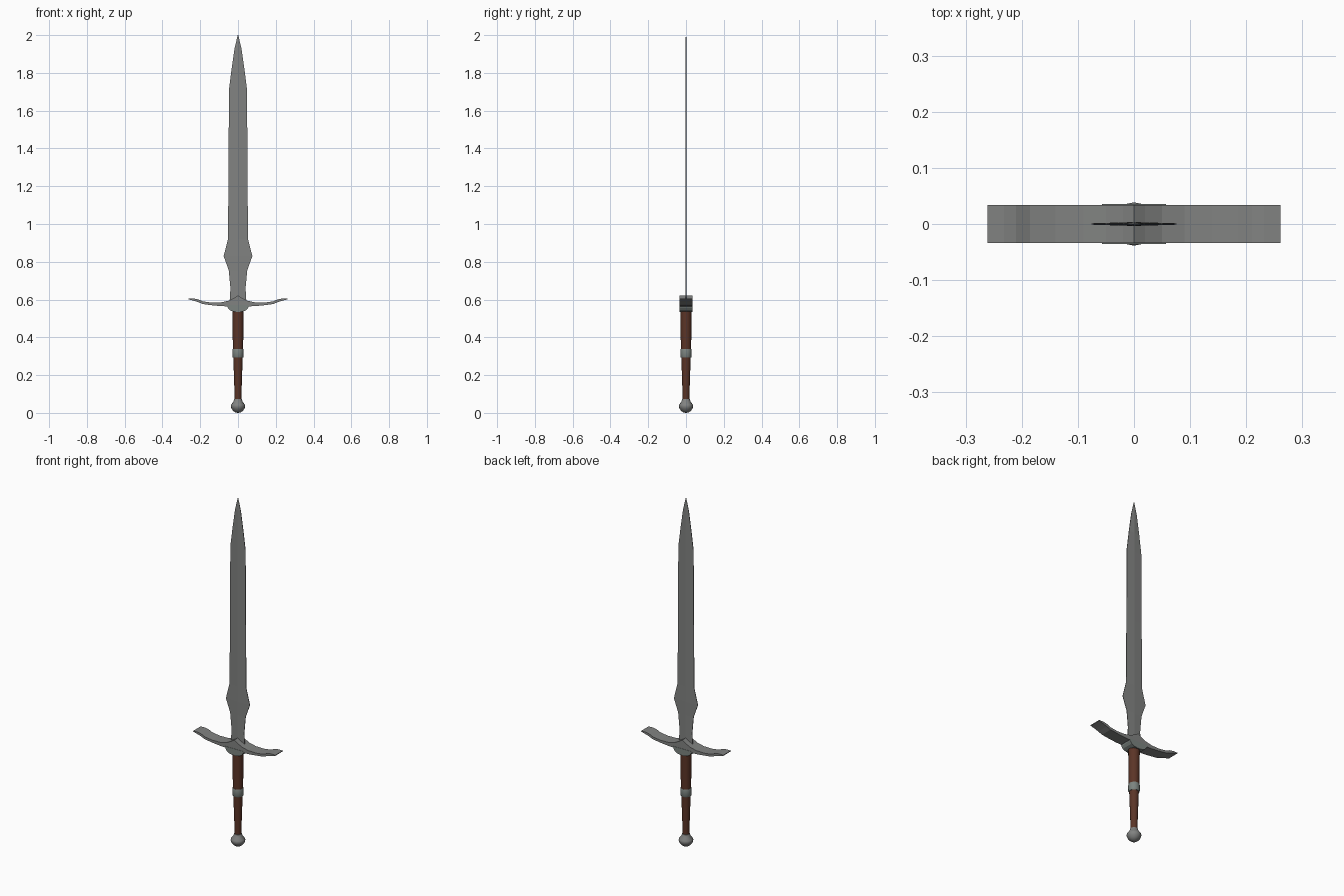
import bpy, bmesh, math

if "Cube" in bpy.data.objects:
    bpy.data.objects.remove(bpy.data.objects["Cube"])

def mat(name, c):
    m = bpy.data.materials.new(name)
    m.diffuse_color = (*c, 1)
    m.use_nodes = True
    m.node_tree.nodes["Principled BSDF"].inputs["Base Color"].default_value = m.diffuse_color
    return m

STEEL = mat("steel grey", (0.22, 0.225, 0.22))
FITTING = mat("fitting grey", (0.20, 0.23, 0.215))
LEATHER = mat("brown leather", (0.105, 0.035, 0.02))

def finish(name, bm, m, smooth=None):
    bmesh.ops.remove_doubles(bm, verts=bm.verts, dist=1e-5)
    bmesh.ops.recalc_face_normals(bm, faces=bm.faces)
    me = bpy.data.meshes.new(name)
    bm.to_mesh(me)
    bm.free()
    me.materials.append(m)
    o = bpy.data.objects.new(name, me)
    bpy.context.collection.objects.link(o)
    if smooth:
        bpy.ops.object.select_all(action='DESELECT')
        o.select_set(True)
        bpy.context.view_layer.objects.active = o
        bpy.ops.object.shade_smooth_by_angle(angle=math.radians(smooth))
    return o

def lathe(name, profile, m, n=16, smooth=35):
    """Turn (radius, z) points round the z axis."""
    bm = bmesh.new()
    rings = [[bm.verts.new((r * math.cos(2 * math.pi * i / n), r * math.sin(2 * math.pi * i / n), z))
              for i in range(n)] for r, z in profile]
    for a, b in zip(rings, rings[1:]):
        for i in range(n):
            j = (i + 1) % n
            bm.faces.new((a[i], a[j], b[j], b[i]))
    bm.faces.new(rings[0])
    bm.faces.new(rings[-1])
    return finish(name, bm, m, smooth)

def loft(name, sections, m):
    """Join closed loops of equal length and cap both ends."""
    bm = bmesh.new()
    loops = [[bm.verts.new(p) for p in s] for s in sections]
    n = len(loops[0])
    for a, b in zip(loops, loops[1:]):
        for i in range(n):
            j = (i + 1) % n
            bm.faces.new((a[i], a[j], b[j], b[i]))
    bm.faces.new(loops[0])
    bm.faces.new(loops[-1])
    return finish(name, bm, m)

# Blade: flat diamond section following the outline (half width, z)
outline = [(0.045, 0.58), (0.040, 0.66), (0.049, 0.755), (0.076, 0.83), (0.053, 0.92),
           (0.050, 1.30), (0.048, 1.71), (0.034, 1.82), (0.018, 1.93), (0.0015, 2.0)]
blade = []
for w, z in outline:
    t = 0.0035 if z < 1.99 else 0.001
    e = t * 0.35
    blade.append([(-w, -e, z), (0, -t, z), (w, -e, z), (w, e, z), (0, t, z), (-w, e, z)])
loft("blade", blade, STEEL)

# Cross guard: curved arms swept along x (x, bottom z, top z), mirrored
arm = [(0.0, 0.563, 0.622), (0.02, 0.563, 0.609), (0.05, 0.564, 0.594), (0.09, 0.565, 0.585),
       (0.14, 0.570, 0.584), (0.185, 0.576, 0.590), (0.21, 0.586, 0.601), (0.232, 0.593, 0.605),
       (0.261, 0.601, 0.605)]
D = 0.034
stations = [(-x, b, t) for x, b, t in reversed(arm[1:])] + arm
loft("cross_guard", [[(x, -D, b), (x, D, b), (x, D, t), (x, -D, t)] for x, b, t in stations], STEEL)

# Collar: rounded block under the guard
half = [(0.057, 0.572), (0.055, 0.558), (0.045, 0.545), (0.028, 0.537), (0.01, 0.534)]
prof = half + [(-x, z) for x, z in reversed(half)]
loft("guard_collar", [[(x, y, z) for x, z in prof] for y in (-0.0355, 0.0355)], FITTING)

# Grip, ring and pommel
lathe("upper_grip", [(0.027, 0.33), (0.030, 0.545)], LEATHER)
lathe("lower_grip", [(0.017, 0.06), (0.025, 0.30)], LEATHER)
lathe("grip_ring", [(0.027, 0.292), (0.030, 0.298), (0.030, 0.330), (0.028, 0.337)], FITTING)
lathe("pommel", [(0.002, 0.0), (0.015, 0.003), (0.027, 0.012), (0.035, 0.024), (0.0385, 0.036),
                 (0.036, 0.044), (0.025, 0.058), (0.020, 0.073)], STEEL)
